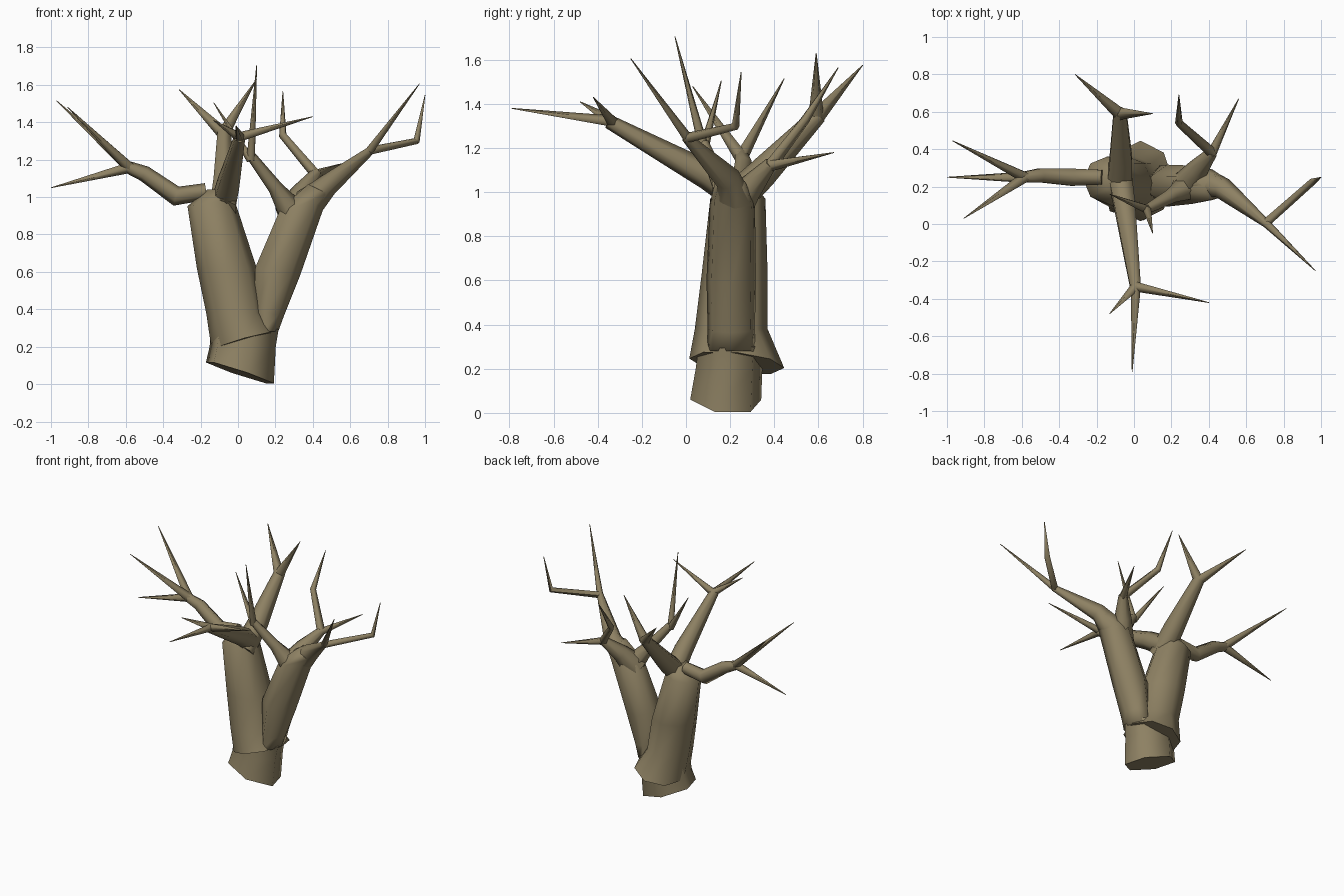
import bpy, bmesh, math
from mathutils import Vector

bark = bpy.data.materials.new("dry bark")
bark.diffuse_color = (0.27, 0.22, 0.125, 1)


def skin(name, rings):
    """Join equal-sided rings of points into a closed tube."""
    bm = bmesh.new()
    vs = [[bm.verts.new(p) for p in r] for r in rings]
    n = len(vs[0])
    for a, b in zip(vs, vs[1:]):
        for i in range(n):
            j = (i + 1) % n
            bm.faces.new((a[i], a[j], b[j], b[i]))
    bm.faces.new(vs[0][::-1])
    bm.faces.new(vs[-1])
    bmesh.ops.recalc_face_normals(bm, faces=bm.faces)
    me = bpy.data.meshes.new(name)
    bm.to_mesh(me)
    bm.free()
    me.materials.append(bark)
    ob = bpy.data.objects.new(name, me)
    bpy.context.collection.objects.link(ob)
    bpy.ops.object.select_all(action='DESELECT')
    ob.select_set(True)
    bpy.context.view_layer.objects.active = ob
    bpy.ops.object.shade_smooth_by_angle(angle=math.radians(75))
    return ob


def trunk(name, levels, sides=8, turn=0.0):
    """Levels: centre x, y, z, radius x, radius y, slope of z along x and y."""
    rings = []
    for x, y, z, rx, ry, sx, sy in levels:
        ring = []
        for i in range(sides):
            a = math.tau * i / sides + turn
            dx, dy = rx * math.cos(a), ry * math.sin(a)
            ring.append((x + dx, y + dy, z + sx * dx + sy * dy))
        rings.append(ring)
    return skin(name, rings)


def branch(name, path, sides=5):
    """Path: x, y, z, radius; rings stand across the path."""
    pts = [Vector(p[:3]) for p in path]
    d = (pts[-1] - pts[0]).normalized()
    ref = Vector((0, 1, 0)) if abs(d.y) < 0.7 else Vector((1, 0, 0))
    rings = []
    for k, p in enumerate(pts):
        t = (pts[min(k + 1, len(pts) - 1)] - pts[max(k - 1, 0)]).normalized()
        u = t.cross(ref).normalized()
        v = t.cross(u)
        r = path[k][3]
        rings.append([p + r * (u * math.cos(math.tau * i / sides) + v * math.sin(math.tau * i / sides))
                      for i in range(sides)])
    return skin(name, rings)


TIP = 0.002

# Leaning stump and the two trunks, the left one with a flared skirt
trunk("stump", [(0.01, 0.18, 0.06, 0.19, 0.165, -0.33, -0.09),
                (0.025, 0.195, 0.20, 0.185, 0.155, 0.0, 0.0),
                (0.04, 0.205, 0.32, 0.185, 0.15, -0.15, 0.0)], 6, 0.75)
trunk("left_trunk", [(0.035, 0.23, 0.225, 0.175, 0.215, 0.28, -0.1),
                     (-0.015, 0.205, 0.38, 0.155, 0.165, 0.0, 0.0),
                     (-0.06, 0.22, 0.62, 0.16, 0.15, 0.0, 0.0),
                     (-0.145, 0.235, 0.97, 0.125, 0.125, 0.15, 0.0),
                     (-0.10, 0.235, 1.04, 0.065, 0.07, 0.0, 0.0)])
trunk("right_trunk", [(0.15, 0.205, 0.28, 0.065, 0.11, 0.0, 0.0),
                      (0.16, 0.205, 0.38, 0.085, 0.11, -0.2, 0.0),
                      (0.205, 0.205, 0.60, 0.125, 0.115, -0.2, 0.0),
                      (0.34, 0.21, 0.95, 0.125, 0.105, 0.1, 0.0),
                      (0.435, 0.20, 1.04, 0.065, 0.07, -0.5, 0.0)], 7)

# Left limb
branch("left_limb", [(-0.17, 0.25, 1.03, 0.045), (-0.33, 0.25, 1.005, 0.053),
                     (-0.50, 0.26, 1.125, 0.043), (-0.60, 0.25, 1.165, 0.032)], 6)

# Front and back limbs
branch("front_limb", [(-0.075, 0.25, 0.975, 0.072), (-0.05, 0.10, 1.075, 0.065), (0.01, -0.35, 1.32, 0.032)], 6)
branch("back_limb", [(-0.08, 0.18, 0.93, 0.08), (-0.07, 0.34, 1.08, 0.07), (-0.075, 0.60, 1.35, 0.039)], 6)

# Limbs of the right trunk
branch("right_limb", [(0.36, 0.22, 0.95, 0.09), (0.475, 0.19, 1.06, 0.06), (0.71, 0.0, 1.25, 0.022)], 6)
branch("right_back_limb", [(0.28, 0.2, 0.90, 0.09), (0.34, 0.29, 1.02, 0.06), (0.42, 0.385, 1.13, 0.03)], 6)
branch("middle_limb", [(0.29, 0.20, 0.92, 0.075), (0.20, 0.15, 1.05, 0.04), (0.07, 0.08, 1.22, 0.026)], 6)

# Kinked twigs
branch("right_twig", [(0.70, 0.0, 1.245, 0.024), (0.955, 0.225, 1.30, 0.02), (1.0, 0.25, 1.545, TIP)])
branch("right_back_twig", [(0.42, 0.38, 1.12, 0.03), (0.24, 0.54, 1.33, 0.022), (0.24, 0.69, 1.565, TIP)])

# Straight spikes: joint, joint radius and tips
joints = {
    "left": ((-0.58, 0.25, 1.16), 0.032, [(-0.97, 0.445, 1.515), (-1.0, 0.25, 1.05), (-0.91, 0.03, 1.48)]),
    "front": ((0.01, -0.335, 1.32), 0.028, [(-0.01, -0.79, 1.38), (0.40, -0.42, 1.43), (-0.13, -0.48, 1.41)]),
    "back": ((-0.075, 0.59, 1.34), 0.037, [(-0.315, 0.80, 1.575), (0.10, 0.59, 1.63)]),
    "right": ((0.70, 0.01, 1.24), 0.024, [(0.97, -0.25, 1.605)]),
    "right_back": ((0.415, 0.375, 1.12), 0.028, [(0.56, 0.67, 1.18)]),
    "middle": ((0.07, 0.08, 1.20), 0.025, [(0.10, -0.05, 1.705), (-0.13, 0.16, 1.505)]),
}
for part, (joint, r, tips) in joints.items():
    for n, tip in enumerate(tips):
        branch(f"{part}_spike_{n + 1}", [(*joint, r), (*tip, TIP)])
